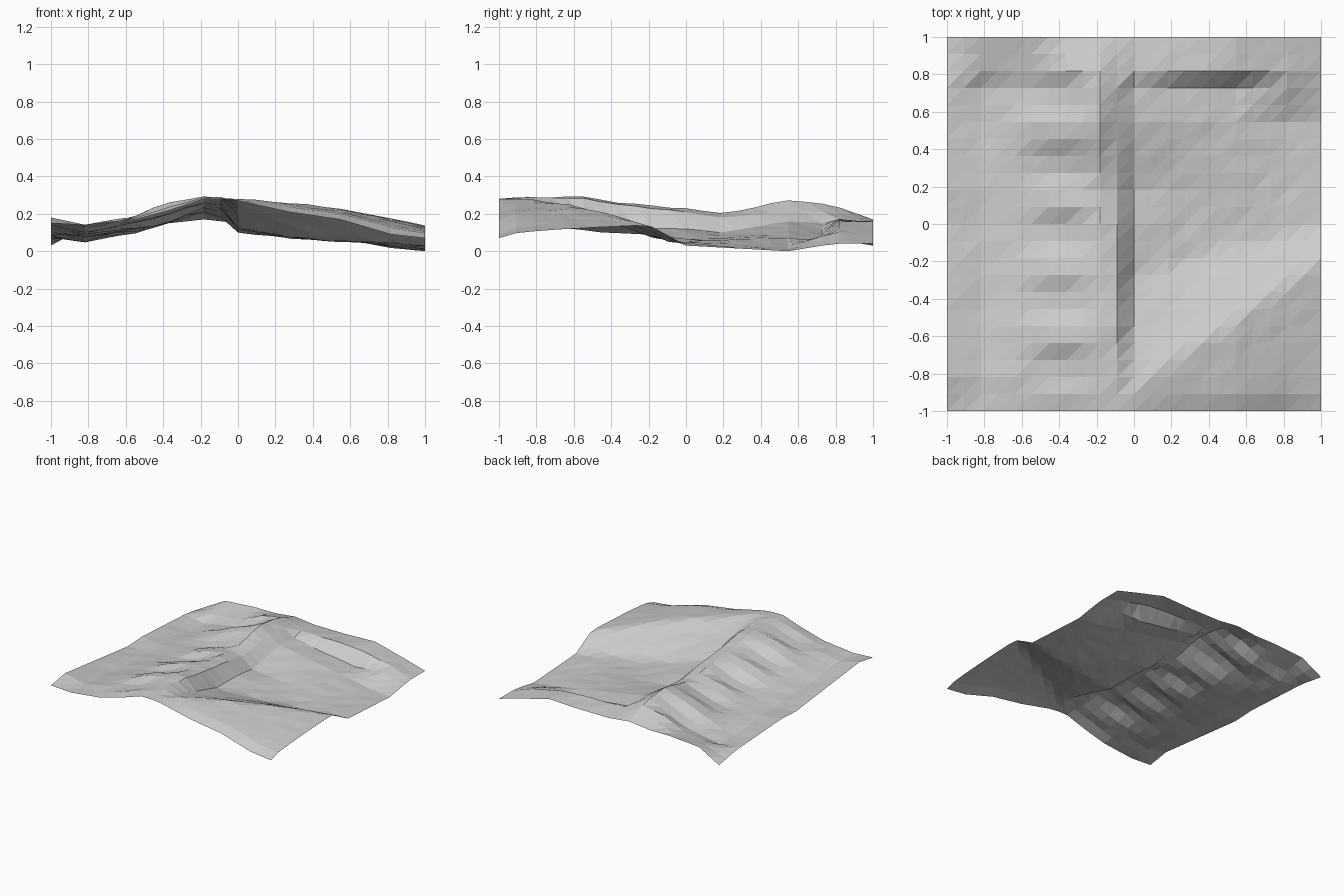
import bpy
import bmesh
import math
import random

random.seed(4)
CELLS = 22          # grid squares along each side
SIZE = 2.0

# Survey lines: grid indices where the land changes slope
COLUMNS = (0, 2, 5, 7, 9, 10, 11, 14, 17, 20, 22)
ROWS = (0, 2, 5, 8, 11, 13, 17, 19, 20, 22)

# Heights in hundredths, one line per row from front to back
HEIGHTS = (
    (15, 14, 17, 22, 28, 28, 27, 21, 17, 9, 7),
    (18, 14, 19, 24, 29, 29, 14, 9, 6, 4, 4),
    (15, 11, 18, 24, 29, 28, 13, 8, 6, 4, 4),
    (12, 9, 15, 20, 25, 24, 12, 8, 6, 4, 4),
    (9, 8, 12, 17, 23, 21, 12, 7, 5, 4, 3),
    (10, 8, 11, 16, 20, 18, 10, 7, 6, 3, 2),
    (8, 5, 13, 20, 27, 21, 16, 11, 7, 2, 0),
    (7, 5, 10, 18, 26, 21, 15, 10, 6, 8, 3),
    (6, 9, 11, 18, 23, 20, 17, 17, 16, 10, 4),
    (3, 13, 15, 15, 17, 16, 15, 15, 16, 9, 4),
)

# Top of the diagonal crest on the east side, along the same columns
CREST = (28, 28, 28, 28, 28, 28, 28, 26, 23, 18, 14)


def locate(stops, index):
    """Return the span holding a grid index and the fraction along it."""
    span = 0
    while span < len(stops) - 2 and index >= stops[span + 1]:
        span += 1
    start, end = stops[span], stops[span + 1]
    return span, (index - start) / (end - start)


def mix(a, b, t):
    return a + (b - a) * t


def along(profile, i):
    """Height of one survey line at a column index."""
    c, u = locate(COLUMNS, i)
    return mix(profile[c], profile[c + 1], u) / 100


def ribs(x, y):
    """Repeating spurs on the west flank of the ridge."""
    weight = math.exp(-((x + 0.39) / 0.16) ** 2)
    fade = min(1.0, (1.0 - abs(y)) / 0.2)
    return 0.026 * weight * fade * math.sin(math.tau * (y - 0.4) / 0.365)


def add_crest(base, i, x, y):
    """Raise the diagonal crest: gentle to the front, steep to the valley."""
    crest_y = -0.88 + 0.68 * x
    drop = 0.6 - 0.4 * x
    top = along(CREST, i)
    if y < crest_y:
        rise = ((y + 1) / (crest_y + 1)) ** 0.45
        return mix(along(HEIGHTS[0], i), top, rise)
    return mix(top, base, min(1.0, (y - crest_y) / drop))


def ground_height(i, j, x, y):
    r, v = locate(ROWS, j)
    height = mix(along(HEIGHTS[r], i), along(HEIGHTS[r + 1], i), v)
    if x > -0.01:
        height = add_crest(height, i, x, y)
    height += ribs(x, y)
    inside = 0 < i < CELLS and 0 < j < CELLS
    if inside:
        height += random.uniform(-0.003, 0.003)
    return max(0.0, height)


def make_material(name, color):
    material = bpy.data.materials.new(name)
    material.use_nodes = True
    material.diffuse_color = color
    shader = material.node_tree.nodes["Principled BSDF"]
    shader.inputs["Base Color"].default_value = color
    return material


def build_terrain():
    bm = bmesh.new()
    step = SIZE / CELLS
    grid = []
    for j in range(CELLS + 1):
        y = j * step - SIZE / 2
        line = []
        for i in range(CELLS + 1):
            x = i * step - SIZE / 2
            line.append(bm.verts.new((x, y, ground_height(i, j, x, y))))
        grid.append(line)

    # Two flat triangles per square, all split along the same diagonal
    for j in range(CELLS):
        for i in range(CELLS):
            a, b = grid[j][i], grid[j][i + 1]
            d, c = grid[j + 1][i], grid[j + 1][i + 1]
            bm.faces.new((a, b, c))
            bm.faces.new((a, c, d))

    mesh = bpy.data.meshes.new("terrain")
    bm.to_mesh(mesh)
    bm.free()
    mesh.materials.append(make_material("light grey ground", (0.6, 0.6, 0.6, 1)))
    terrain = bpy.data.objects.new("terrain", mesh)
    bpy.context.collection.objects.link(terrain)


default_cube = bpy.data.objects.get("Cube")
if default_cube:
    bpy.data.objects.remove(default_cube, do_unlink=True)

build_terrain()
